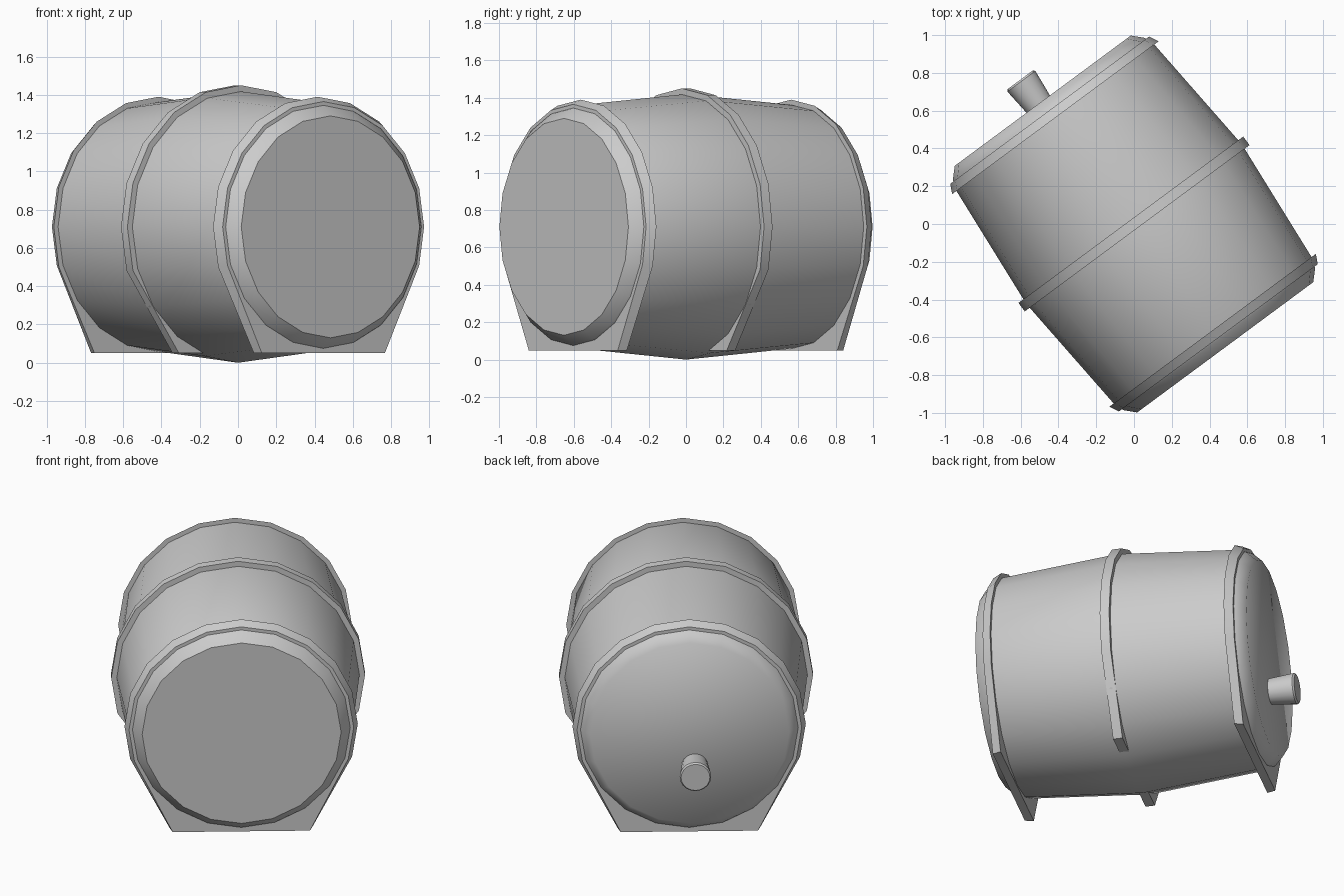
import bpy, bmesh
from math import sin, cos, pi, radians
from mathutils import Matrix

if "Cube" in bpy.data.objects:
    bpy.data.objects.remove(bpy.data.objects["Cube"])

N = 20
CZ = 0.71          # height of the barrel axis
FOOT_Z = -0.66     # underside of the hoop feet, relative to the axis
TURN = Matrix.Translation((0, 0, CZ)) @ Matrix.Rotation(radians(36.5), 4, 'Z')


def finish(name, bm, angle=30):
    bmesh.ops.recalc_face_normals(bm, faces=bm.faces)
    bm.transform(TURN)
    me = bpy.data.meshes.new(name)
    bm.to_mesh(me)
    bm.free()
    ob = bpy.data.objects.new(name, me)
    bpy.context.collection.objects.link(ob)
    bpy.ops.object.select_all(action='DESELECT')
    ob.select_set(True)
    bpy.context.view_layer.objects.active = ob
    bpy.ops.object.shade_smooth_by_angle(angle=radians(angle))
    return ob


def bridge(bm, a, b):
    for i in range(len(a)):
        j = (i + 1) % len(a)
        bm.faces.new((a[i], a[j], b[j], b[i]))


def revolve(name, profile, n=N, px=0, pz=0, caps=(True, True), angle=30):
    """Turn (distance towards front, radius) points around the barrel axis."""
    bm = bmesh.new()
    rings = [[bm.verts.new((px + r * cos(2 * pi * i / n), -d,
                            pz + r * sin(2 * pi * i / n))) for i in range(n)]
             for d, r in profile]
    for a, b in zip(rings, rings[1:]):
        bridge(bm, a, b)
    if caps[0]:
        bm.faces.new(rings[0])
    if caps[1]:
        bm.faces.new(rings[-1])
    return finish(name, bm, angle)


def hoop_loop(bm, d, r, foot):
    """Round outline that drops to a flat foot below the sides."""
    loop = []
    for i in range(N):
        t = 2 * pi * i / N
        x, z = r * cos(t), r * sin(t)
        if 12 <= i <= 18:
            x, z = foot * (i - 15) / 3, FOOT_Z
        loop.append(bm.verts.new((x, -d, z)))
    return loop


def round_loop(bm, d, r):
    return [bm.verts.new((r * cos(2 * pi * i / N), -d, r * sin(2 * pi * i / N)))
            for i in range(N)]


def hoop(name, d0, r0, f0, d1, r1, f1):
    bm = bmesh.new()
    loops = [round_loop(bm, d0, 0.61), hoop_loop(bm, d0, r0, f0),
             hoop_loop(bm, d1, r1, f1), round_loop(bm, d1, 0.61)]
    for k in range(4):
        bridge(bm, loops[k], loops[(k + 1) % 4])
    finish(name, bm)


# bulging body with the crisp front lid
revolve("barrel_body", [(-0.72, 0.65), (0, 0.71), (0.72, 0.65),
                        (0.76, 0.63), (0.812, 0.58)], caps=(False, True))

# back lid with a soft rim
revolve("back_lid", [(-0.72, 0.65), (-0.76, 0.63), (-0.812, 0.58)],
        caps=(False, True), angle=80)

# hoops with feet
hoop("middle_hoop", -0.028, 0.74, 0.405, 0.028, 0.74, 0.405)
for label, s in (("front", 1), ("back", -1)):
    hoop(label + "_hoop", s * 0.70, 0.68, 0.415, s * 0.75, 0.655, 0.40)

# bung in the back lid
revolve("bung", [(-0.79, 0.075), (-0.962, 0.092), (-0.972, 0.084)],
        px=-0.03, pz=-0.21, caps=(False, True))
